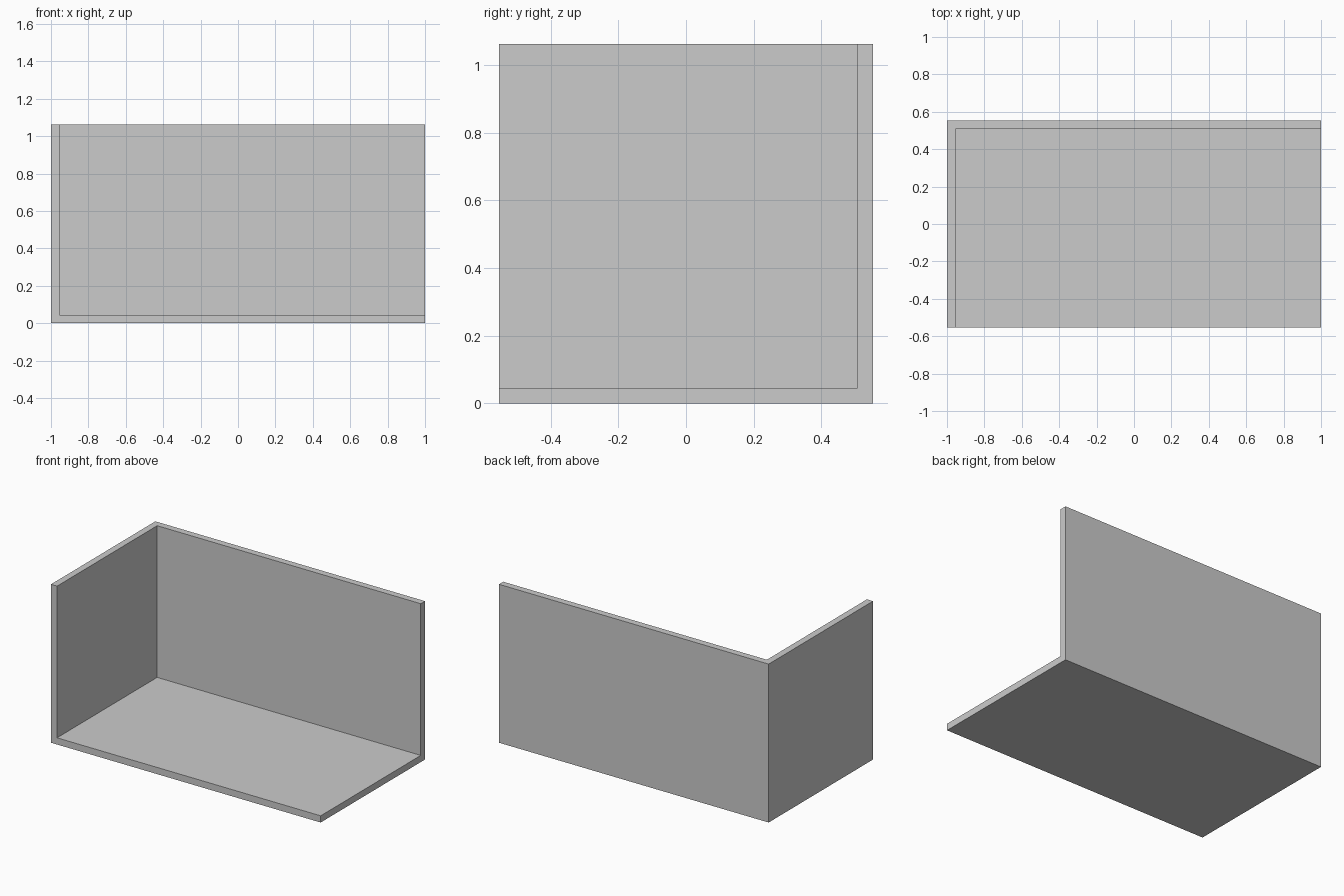
import bpy
import bmesh
from mathutils import Matrix

if "Cube" in bpy.data.objects:
    bpy.data.objects.remove(bpy.data.objects["Cube"])

W, D, H, T = 2.0, 1.105, 1.062, 0.045

# Open corner shell: a box keeping only its floor, left wall and back wall
bm = bmesh.new()
bmesh.ops.create_cube(bm, size=1, matrix=Matrix.Translation((0, 0, H / 2)) @ Matrix.Diagonal((W, D, H, 1)))
bm.normal_update()
open_sides = [f for f in bm.faces if f.normal.x > 0.5 or f.normal.y < -0.5 or f.normal.z > 0.5]
bmesh.ops.delete(bm, geom=open_sides, context='FACES')
mesh = bpy.data.meshes.new("corner_room_shell")
bm.to_mesh(mesh)
bm.free()
room = bpy.data.objects.new("corner_room_shell", mesh)
bpy.context.collection.objects.link(room)

# Wall and floor thickness, grown inward
solid = room.modifiers.new("thickness", 'SOLIDIFY')
solid.thickness = T
solid.offset = -1
solid.use_even_offset = True
